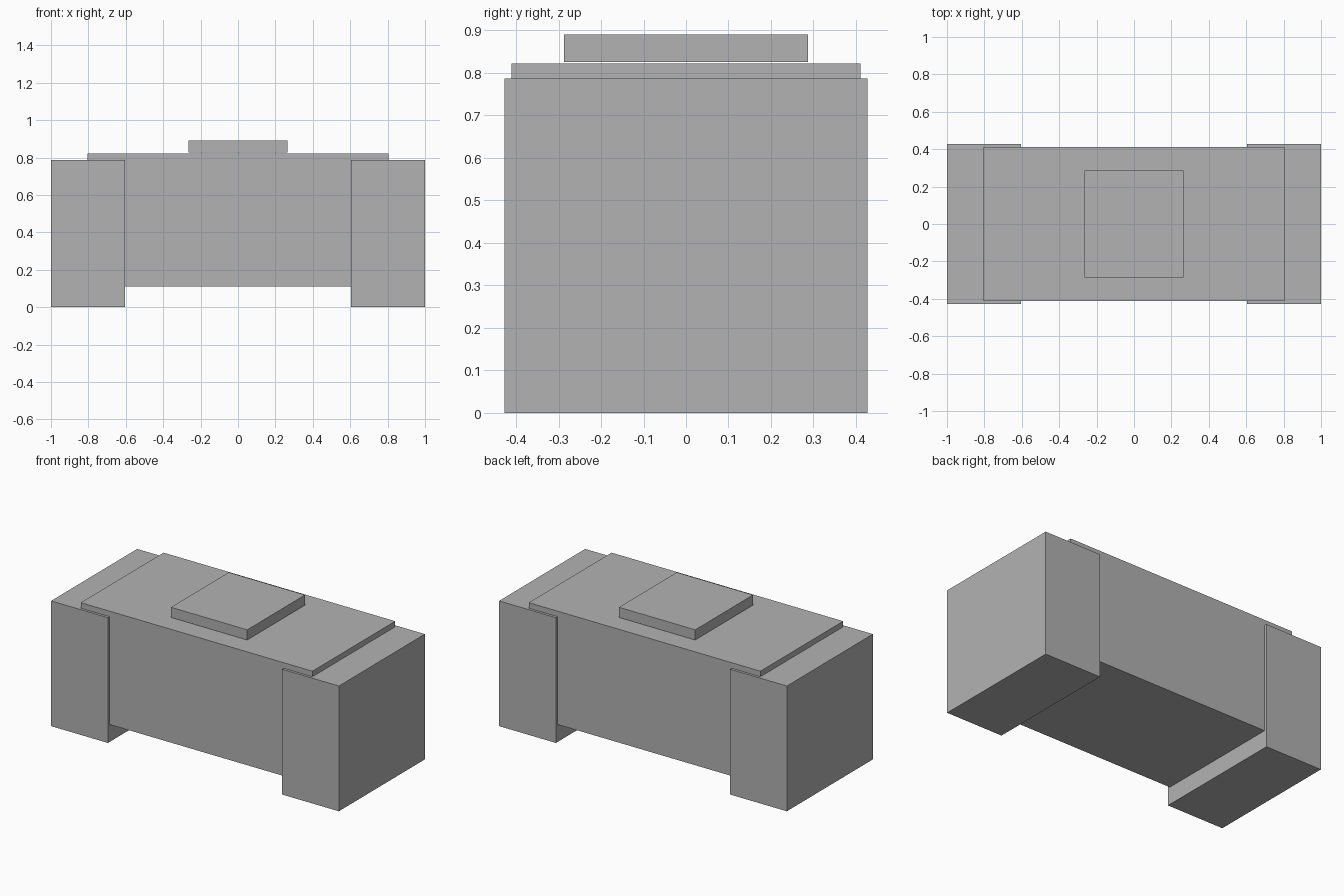
import bpy

default = bpy.data.objects.get("Cube")
if default:
    bpy.data.objects.remove(default, do_unlink=True)

# Single plain grey finish
GREY = (0.448, 0.448, 0.448, 1.0)
grey = bpy.data.materials.new("plain_grey")
grey.use_nodes = True
grey.diffuse_color = GREY
grey.node_tree.nodes["Principled BSDF"].inputs["Base Color"].default_value = GREY


def box(name, x, y, z):
    """Box spanning the (low, high) ranges along each axis."""
    spans = (x, y, z)
    bpy.ops.mesh.primitive_cube_add(size=1, location=[(a + b) / 2 for a, b in spans])
    obj = bpy.context.object
    obj.name = name
    obj.scale = [b - a for a, b in spans]
    bpy.ops.object.transform_apply(location=False, rotation=False, scale=True)
    obj.data.materials.append(grey)
    return obj


# Central body, raised off the ground
box("body", (-0.805, 0.805), (-0.411, 0.411), (0.11, 0.822))

# End blocks that carry the body
for side, x in (("left", (0.605, 1.0)), ("right", (-1.0, -0.605))):
    box(side + "_end_block", x, (-0.427, 0.427), (0.0, 0.787))

# Raised plate in the middle of the top
box("top_plate", (-0.265, 0.265), (-0.287, 0.287), (0.826, 0.89))
